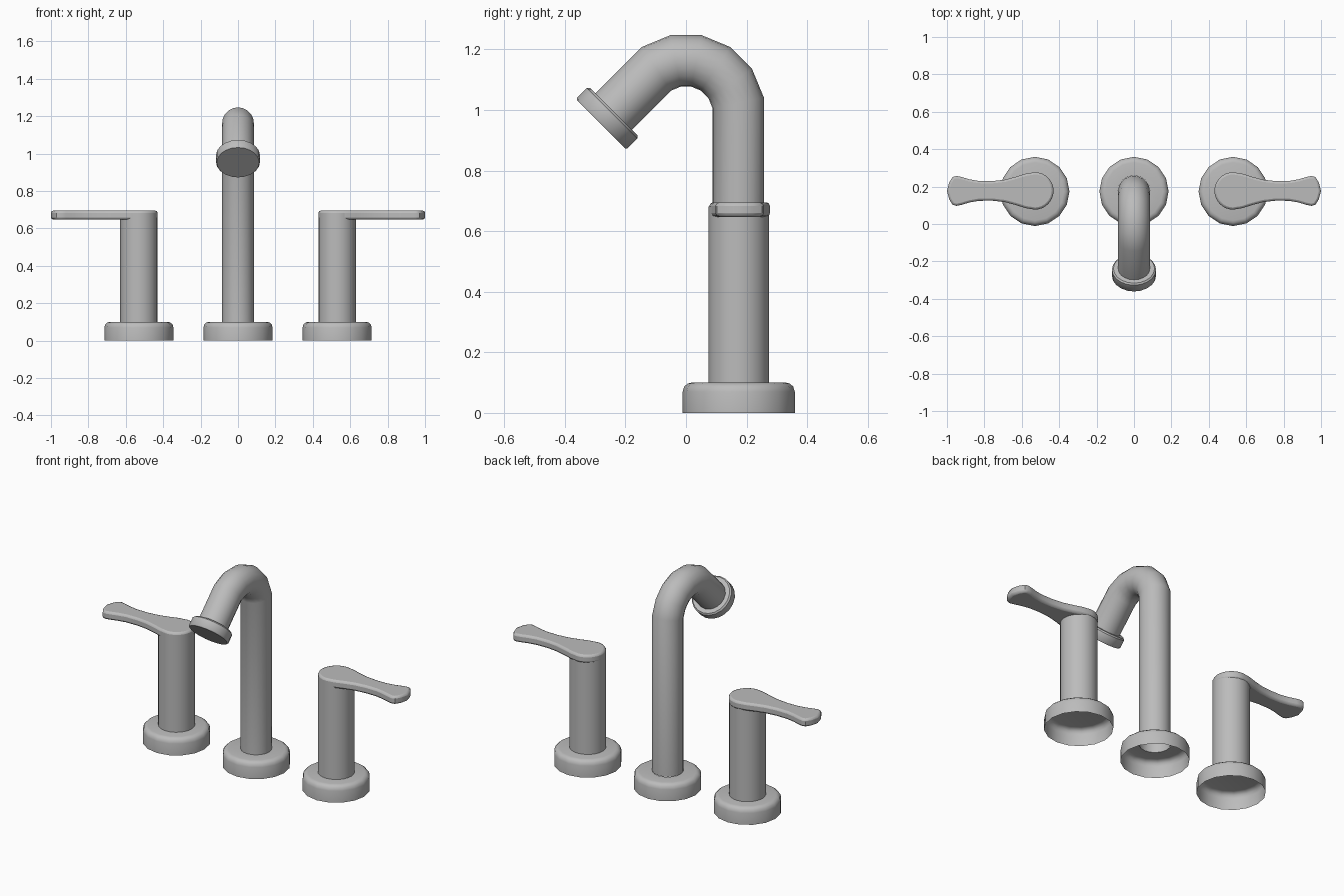
import bpy, bmesh, math
from mathutils import Vector, Matrix

cube = bpy.data.objects.get("Cube")
if cube:
    bpy.data.objects.remove(cube, do_unlink=True)

metal = bpy.data.materials.new("brushed_grey")
metal.use_nodes = True
GREY = (0.5, 0.5, 0.5, 1)
metal.diffuse_color = GREY
metal.node_tree.nodes["Principled BSDF"].inputs["Base Color"].default_value = GREY

BACK = 0.174      # y of the three posts
HANDLE_X = 0.53   # sideways distance of the handles


def finish(name, bm, bevel=0):
    """Turn a bmesh into a smooth shaded object."""
    bmesh.ops.recalc_face_normals(bm, faces=bm.faces)
    mesh = bpy.data.meshes.new(name)
    bm.to_mesh(mesh)
    bm.free()
    mesh.materials.append(metal)
    obj = bpy.data.objects.new(name, mesh)
    bpy.context.collection.objects.link(obj)
    if bevel:
        mod = obj.modifiers.new("bevel", 'BEVEL')
        mod.width, mod.segments = bevel, 2
        mod.limit_method, mod.angle_limit = 'ANGLE', math.radians(60)
    bpy.ops.object.select_all(action='DESELECT')
    bpy.context.view_layer.objects.active = obj
    obj.select_set(True)
    bpy.ops.object.shade_smooth_by_angle(angle=math.radians(40))
    return obj


def bridge(bm, rings):
    for a, b in zip(rings, rings[1:]):
        for i in range(len(a)):
            j = (i + 1) % len(a)
            bm.faces.new((a[i], a[j], b[j], b[i]))


def lathe(name, profile, sides, matrix, caps=()):
    """Revolve (radius, height) points; caps lists the ring indices to fill."""
    bm = bmesh.new()
    rings = []
    for r, z in profile:
        angles = [math.tau * i / sides for i in range(sides)]
        rings.append([bm.verts.new(matrix @ Vector((r * math.cos(a), r * math.sin(a), z)))
                      for a in angles])
    bridge(bm, rings)
    for c in caps:
        bm.faces.new(rings[c])
    return finish(name, bm)


def post_at(x):
    return Matrix.Translation((x, BACK, 0))


# Rounded, open-bottomed base plates
base_profile = [(0.185, 0), (0.185, 0.07), (0.18, 0.087), (0.168, 0.097), (0.155, 0.1)]
lathe("spout_base", base_profile + [(0.085, 0.1)], 16, post_at(0))


def lever(name, side):
    """Flat lever: round head, narrow neck and flared tip."""
    head = [(0.1 * math.cos(a), 0.1 * math.sin(a))
            for a in (math.pi * (1 - i / 16) for i in range(9))]
    arm = [(0.05, 0.092), (0.10, 0.076), (0.16, 0.06), (0.23, 0.052), (0.30, 0.053),
           (0.35, 0.062), (0.39, 0.074), (0.42, 0.08), (0.44, 0.074), (0.458, 0.045), (0.47, 0)]
    half = head + arm
    outline = half + [(u, -w) for u, w in reversed(half[1:-1])]
    bm = bmesh.new()
    rings = [[bm.verts.new((side * (HANDLE_X + u), BACK + 0.003 + w, z)) for u, w in outline]
             for z in (0.647, 0.695)]
    bridge(bm, rings)
    for ring in rings:
        bm.faces.new(ring)
    finish(name, bm, 0.012)


# Handles, left and right
for label, side in (("left", 1), ("right", -1)):
    spot = post_at(side * HANDLE_X)
    lathe(label + "_handle_base", base_profile, 16, spot, caps=[-1])
    lathe(label + "_handle_post", [(0.1, 0.1), (0.1, 0.682)], 24, spot)
    lever(label + "_handle_lever", side)

# Spout: mitred pipe bent in equal steps through 135 degrees
R, PIPE, BEND_Z, STEP, SIDES = 0.172, 0.085, 0.99, math.pi / 8, 20
tip_dir = Vector((0, -1, -1)).normalized()
bend_end = Vector((0, R * math.cos(STEP * 6), BEND_Z + R * math.sin(STEP * 6)))
tip = bend_end + tip_dir * 0.2
bm = bmesh.new()


def pipe_ring(centre, angle, stretch=1):
    out = Vector((0, math.cos(angle), math.sin(angle)))
    ring = []
    for i in range(SIDES):
        t = math.tau * i / SIDES
        ring.append(bm.verts.new(centre + out * (PIPE * stretch * math.cos(t))
                                 + Vector((PIPE * math.sin(t), 0, 0))))
    return ring


rings = [pipe_ring(Vector((0, R, 0.1)), 0)]
mitre = 1 / math.cos(STEP / 2)
for k in range(6):
    a = STEP * (k + 0.5)
    centre = Vector((0, math.cos(a), math.sin(a))) * R * mitre
    rings.append(pipe_ring(centre + Vector((0, 0, BEND_Z)), a, mitre))
rings.append(pipe_ring(tip, STEP * 6))
bridge(bm, rings)
finish("spout_pipe", bm)

# Outlet collar at the end of the spout
collar_spot = Matrix.Translation(bend_end + tip_dir * 0.165) @ tip_dir.to_track_quat('Z', 'Y').to_matrix().to_4x4()
lathe("outlet_collar", [(0.083, 0), (0.11, 0), (0.118, 0.008), (0.118, 0.054), (0.113, 0.06)],
      20, collar_spot, caps=[-1])
